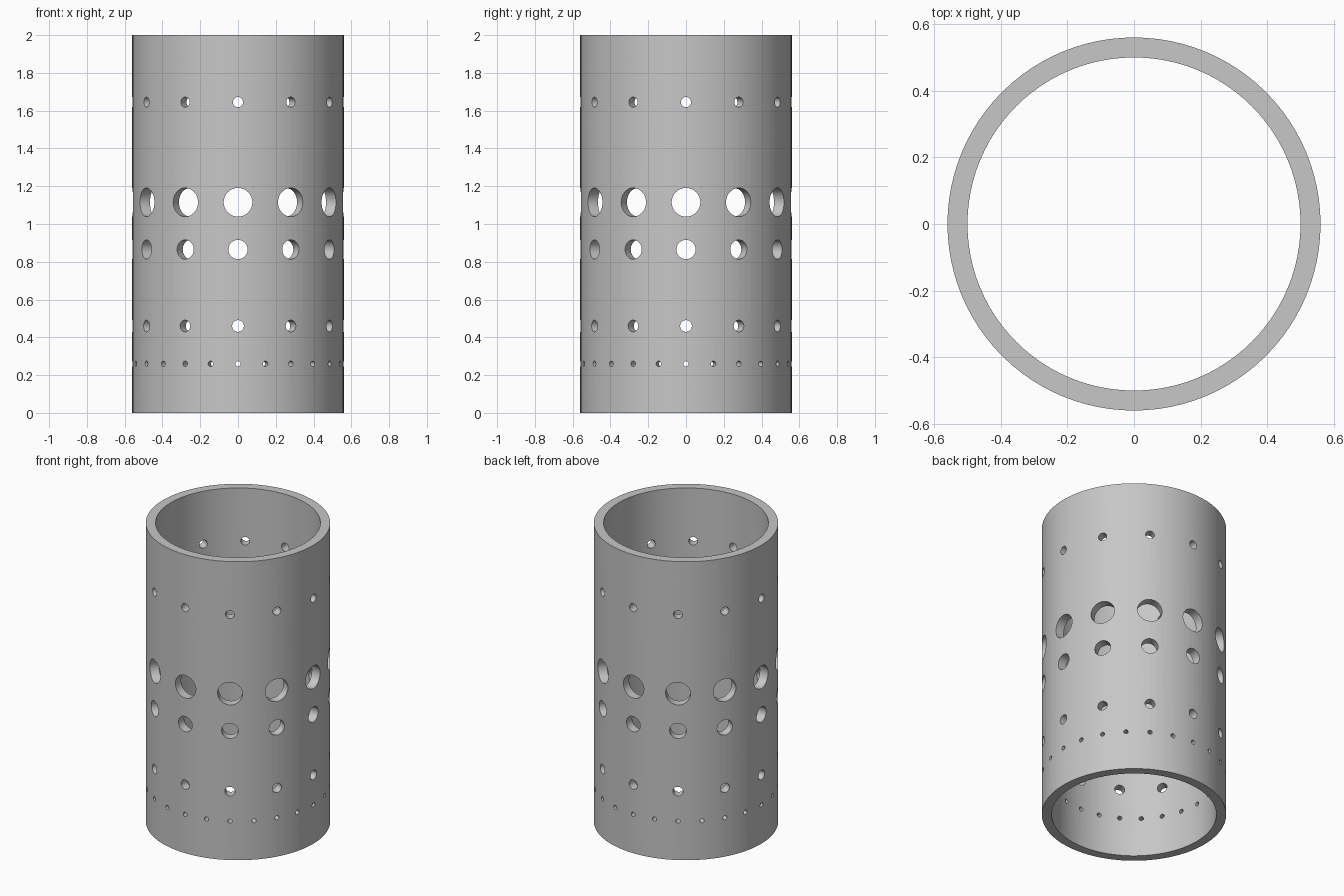
import bpy
import bmesh
from math import cos, pi, radians
from mathutils import Matrix, Vector

HEIGHT, OUTER, INNER, SIDES = 2.0, 0.56, 0.50, 96

if "Cube" in bpy.data.objects:
    bpy.data.objects.remove(bpy.data.objects["Cube"], do_unlink=True)

grey = bpy.data.materials.new("plain grey")
grey.use_nodes = True
colour = (0.57, 0.57, 0.57, 1.0)
grey.diffuse_color = colour
grey.node_tree.nodes["Principled BSDF"].inputs["Base Color"].default_value = colour


def make_object(name, bm):
    bmesh.ops.recalc_face_normals(bm, faces=bm.faces)
    mesh = bpy.data.meshes.new(name)
    bm.to_mesh(mesh)
    bm.free()
    mesh.materials.append(grey)
    obj = bpy.data.objects.new(name, mesh)
    bpy.context.collection.objects.link(obj)
    return obj


# Tube wall: a rectangular section spun around the vertical axis
bm = bmesh.new()
section = [(INNER, 0), (OUTER, 0), (OUTER, HEIGHT), (INNER, HEIGHT)]
verts = [bm.verts.new((r, 0, z)) for r, z in section]
edges = [bm.edges.new((verts[i], verts[i - 1])) for i in range(4)]
bmesh.ops.spin(bm, geom=verts + edges, cent=(0, 0, 0), axis=(0, 0, 1),
               angle=2 * pi, steps=SIDES, use_merge=True)
bmesh.ops.remove_doubles(bm, verts=bm.verts, dist=0.0001)
tube = make_object("perforated_tube", bm)

# Rings of radial drills: height, hole radius, number of holes
rings = [(0.26, 0.014, 24), (0.46, 0.031, 12), (0.865, 0.051, 12),
         (1.115, 0.076, 12), (1.645, 0.027, 12)]
bm = bmesh.new()
for z, radius, count in rings:
    for i in range(count):
        place = (Matrix.Rotation(2 * pi * i / count, 4, "Z")
                 @ Matrix.Translation(Vector(((OUTER + INNER) / 2, 0, z)))
                 @ Matrix.Rotation(pi / 2, 4, "Y"))
        bmesh.ops.create_cone(bm, cap_ends=True, segments=32, radius1=radius,
                              radius2=radius, depth=0.16, matrix=place)
drills = make_object("hole_drills", bm)
drills.hide_render = True

# Drill the holes through the wall
cut = tube.modifiers.new("holes", "BOOLEAN")
cut.operation = "DIFFERENCE"
cut.solver = "EXACT"
cut.object = drills
bpy.ops.object.select_all(action="DESELECT")
tube.select_set(True)
bpy.context.view_layer.objects.active = tube
bpy.ops.object.modifier_apply(modifier=cut.name)
bpy.data.objects.remove(drills, do_unlink=True)

# Smooth walls with crisp rims
bpy.ops.object.shade_smooth_by_angle(angle=radians(30))
